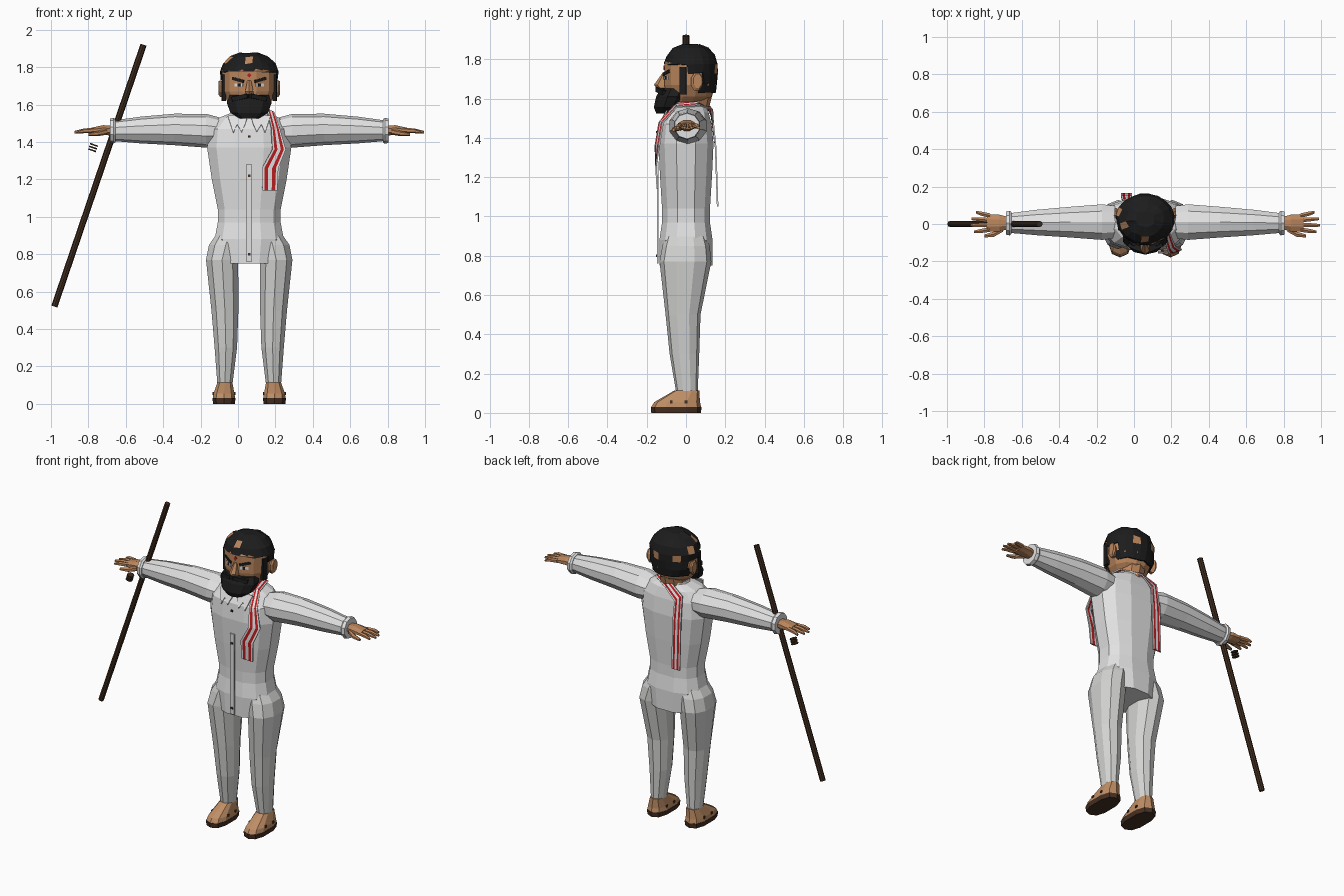
import bpy, bmesh, random
from math import cos, sin, pi, tau, copysign
from mathutils import Vector, Matrix

random.seed(4)
if "Cube" in bpy.data.objects:
    bpy.data.objects.remove(bpy.data.objects["Cube"])

CX = 0.06  # body centre line


def material(name, *rgb):
    m = bpy.data.materials.new(name)
    m.use_nodes = True
    m.diffuse_color = (*rgb, 1)
    m.node_tree.nodes["Principled BSDF"].inputs["Base Color"].default_value = (*rgb, 1)
    return m


WHITE = material("white cotton", .76, .76, .76)
TROUSER = material("grey cotton", .66, .66, .65)
SKIN = material("skin", .5, .24, .11)
SHOE = material("tan leather", .52, .27, .13)
SOLE = material("sole brown", .06, .028, .015)
HAIR = material("black hair", .012, .012, .012)
WOOD = material("dark wood", .05, .025, .013)
RED = material("red stripe", .5, .012, .015)


def finish(name, bm, *mats):
    bmesh.ops.recalc_face_normals(bm, faces=bm.faces)
    me = bpy.data.meshes.new(name)
    bm.to_mesh(me)
    bm.free()
    for m in mats:
        me.materials.append(m)
    ob = bpy.data.objects.new(name, me)
    bpy.context.collection.objects.link(ob)
    return ob


def loft_mesh(rings, n=12, axis="z", power=1):
    """Stack of n-sided rings (x, y, z, half width, half depth)."""
    bm = bmesh.new()
    top = cos(pi / n) ** power
    loops = []
    for x, y, z, a, b in rings:
        loop = []
        for i in range(n):
            t = tau * (i + .5) / n
            c = copysign(abs(cos(t)) ** power, cos(t)) * a / top
            s = copysign(abs(sin(t)) ** power, sin(t)) * b / top
            off = (c, s, 0) if axis == "z" else (0, c, s)
            loop.append(bm.verts.new(Vector((x, y, z)) + Vector(off)))
        loops.append(loop)
    for lo, hi in zip(loops, loops[1:]):
        for i in range(n):
            j = (i + 1) % n
            bm.faces.new((lo[i], lo[j], hi[j], hi[i]))
    bm.faces.new(loops[0])
    bm.faces.new(loops[-1])
    return bm


def loft(name, rings, mat, n=12, axis="z", power=1):
    return finish(name, loft_mesh(rings, n, axis, power), mat)


def central(rings):
    """Rings (z, y, half width, half depth) on the centre line."""
    return [(CX, y, z, a, b) for z, y, a, b in rings]


def box(name, loc, size, mat, yaw=0, roll=0):
    bm = bmesh.new()
    m = (Matrix.Translation(loc) @ Matrix.Rotation(yaw, 4, "Z")
         @ Matrix.Rotation(roll, 4, "Y") @ Matrix.Diagonal((*size, 1)))
    bmesh.ops.create_cube(bm, size=1, matrix=m)
    return finish(name, bm, mat)


def rod(name, a, b, radius, mat, n=8):
    a, b = Vector(a), Vector(b)
    bm = bmesh.new()
    m = Matrix.Translation((a + b) / 2) @ (b - a).to_track_quat("Z", "Y").to_matrix().to_4x4()
    bmesh.ops.create_cone(bm, cap_ends=True, segments=n, radius1=radius, radius2=radius,
                          depth=(b - a).length, matrix=m)
    return finish(name, bm, mat)


# Tunic, collar band, placket and buttons
loft("tunic", central([(.75, 0, .155, .135), (.88, 0, .185, .135), (.97, 0, .168, .122),
                       (1.04, 0, .168, .122), (1.2, 0, .2, .132), (1.37, 0, .225, .14),
                       (1.47, 0, .215, .13), (1.53, .01, .16, .105), (1.56, .02, .085, .08)]),
     WHITE, power=.8)
loft("collar_band", central([(1.53, .02, .1, .09), (1.57, .025, .085, .08)]), WHITE)
box("placket", (CX, -.143, 1.02), (.032, .008, .52), WHITE)
for z in (.8, 1.22, 1.43):
    box("button", (CX, -.148, z), (.012, .008, .012), SOLE)

# Head, neck, hair, nose
loft("neck", central([(1.5, .03, .075, .07), (1.64, .045, .08, .09)]), SKIN, n=10)
loft("head", central([(1.56, -.01, .07, .08), (1.61, .015, .115, .115), (1.67, .02, .143, .13),
                      (1.78, .02, .145, .13), (1.83, .025, .11, .1), (1.86, .025, .05, .05)]), SKIN)
loft("nose", [(CX, -.118, 1.655, .024, .03), (CX, -.125, 1.67, .022, .033),
              (CX, -.105, 1.73, .01, .013)], SKIN, n=6)

hair = loft_mesh(central([(1.63, .05, .125, .1), (1.68, .035, .148, .12), (1.73, .027, .153, .132),
                          (1.775, .025, .154, .135), (1.82, .025, .138, .122),
                          (1.855, .025, .1, .09), (1.875, .025, .05, .045)]), n=20)
for v in hair.verts:
    v.co += Vector(random.uniform(-.004, .004) for _ in range(3))
open_face = []
for f in hair.faces:
    c = f.calc_center_median()
    if c.z < 1.64 or (c.z < 1.77 and c.y < .01) or (c.z < 1.71 and c.y < .075):
        open_face.append(f)
bmesh.ops.delete(hair, geom=open_face, context="FACES")
# Bare patches on the scalp
for spot in ((-.05, .01, 1.84), (.06, -.09, 1.83), (-.02, .13, 1.75), (-.07, .07, 1.8), (.1, .16, 1.74)):
    min(hair.faces, key=lambda f: (f.calc_center_median() - Vector(spot)).length).material_index = 1
hair_ob = finish("hair", hair, HAIR, SKIN)
thick = hair_ob.modifiers.new("thickness", "SOLIDIFY")
thick.thickness = .012

# Beard and forehead mark
loft("beard", central([(1.525, -.115, .05, .035), (1.555, -.09, .1, .07), (1.61, -.068, .12, .08),
                       (1.65, -.05, .105, .075)]), HAIR, n=10)
box("forehead_mark", (CX, -.112, 1.757), (.016, .006, .018), RED, roll=pi / 4)


def collar_flap(s):
    bm = bmesh.new()
    outline = ((.005, 1.55), (.02, 1.5), (.04, 1.455), (.065, 1.495), (.085, 1.45), (.115, 1.54))
    bm.faces.new([bm.verts.new((CX + s * d, -.14 + max(0, z - 1.47) * .55, z)) for d, z in outline])
    ob = finish("collar_flap", bm, WHITE)
    ob.modifiers.new("thickness", "SOLIDIFY").thickness = .008


def side_loft(name, s, rings, mat, **kw):
    loft(name, [(CX + s * d, *rest) for d, *rest in rings], mat, **kw)


for s, side in ((1, "left"), (-1, "right")):
    collar_flap(s)
    # Face details
    box(side + "_eye", (CX + s * .056, -.099, 1.705), (.05, .008, .018), WHITE, yaw=s * .49)
    box(side + "_pupil", (CX + s * .054, -.103, 1.705), (.016, .008, .018), HAIR, yaw=s * .49)
    box(side + "_brow", (CX + s * .06, -.099, 1.732), (.07, .009, .016), HAIR, yaw=s * .49, roll=-s * .25)
    box(side + "_moustache", (CX + s * .045, -.12, 1.638), (.09, .04, .024), HAIR, yaw=s * .4, roll=s * .2)
    box(side + "_sideburn", (CX + s * .137, -.015, 1.69), (.02, .035, .14), HAIR, yaw=-s * .15)
    side_loft(side + "_ear", s, [(.13, .05, 1.68, .02, .035), (.155, .055, 1.685, .03, .045),
                                 (.165, .06, 1.69, .022, .035)], SKIN, n=8, axis="x")
    # Sleeve and cuff
    side_loft(side + "_sleeve", s, [(.15, .01, 1.455, .085, .07), (.23, .01, 1.46, .095, .086),
                                    (.4, .01, 1.467, .082, .08), (.58, .008, 1.464, .068, .068),
                                    (.73, .005, 1.46, .052, .052)], WHITE, n=10, axis="x")
    side_loft(side + "_cuff", s, [(.715, .005, 1.46, .058, .058), (.725, .005, 1.46, .066, .066),
                                  (.745, .005, 1.46, .062, .062)], WHITE, n=10, axis="x")
    # Hand
    side_loft(side + "_palm", s, [(.73, .005, 1.46, .032, .026), (.78, .005, 1.464, .045, .026),
                                  (.845, .007, 1.46, .046, .016)], SKIN, n=8, axis="x")
    for k, tip in enumerate((.915, .935, .93, .905)):
        y = -.03 + k * .025
        side_loft(side + "_finger", s, [(.83, y, 1.462, .012, .012), (.88, y * 1.25, 1.46, .011, .011),
                                        (tip, y * 1.4, 1.452, .007, .006)], SKIN, n=6, axis="x")
    side_loft(side + "_thumb", s, [(.76, -.025, 1.455, .016, .014), (.81, -.055, 1.445, .014, .012),
                                   (.86, -.064, 1.44, .008, .007)], SKIN, n=6, axis="x")
    # Trouser leg
    side_loft(side + "_trouser_leg", s, [(.11, 0, .9, .07, .1), (.125, 0, .85, .09, .115),
                                         (.145, -.003, .77, .086, .126), (.13, -.015, .5, .072, .085),
                                         (.125, -.008, .3, .06, .072), (.13, .005, .1, .04, .052)],
              TROUSER, n=10, power=.9)
    # Shoe
    side_loft(side + "_sole", s, [(.135, -.05, 0, .058, .122), (.135, -.05, .03, .062, .124)],
              SOLE, n=10, power=.75)
    side_loft(side + "_shoe", s, [(.135, -.05, .03, .06, .122), (.135, -.045, .055, .056, .112),
                                  (.13, .005, .115, .04, .06)], SHOE, n=10, power=.75)
    for y in (-.075, 0):
        for e in (-1, 1):
            box(side + "_rivet", (CX + s * .135 + e * .055, y, .055), (.012, .014, .014), SOLE)

# Striped shawl: (point, half width vector) along its length
path = (((.17, -.15, 1.14), (.04, 0, 0)), ((.172, -.157, 1.26), (.044, 0, 0)),
        ((.22, -.15, 1.36), (.036, .01, 0)), ((.2, -.13, 1.48), (.022, .01, 0)),
        ((.175, -.05, 1.57), (.02, 0, -.01)), ((.15, .06, 1.58), (.018, .015, -.01)),
        ((.05, .12, 1.565), (0, .018, -.02)), ((-.04, .137, 1.5), (.025, .005, -.02)),
        ((-.04, .155, 1.35), (.03, 0, 0)), ((-.04, .165, 1.05), (.03, 0, 0)))
bm = bmesh.new()
rows = [[bm.verts.new(Vector(p) + Vector(w) * t) for t in (-1, -.7, -.25, .25, .7, 1)] for p, w in path]
for a, b in zip(rows, rows[1:]):
    for i in range(5):
        bm.faces.new((a[i], a[i + 1], b[i + 1], b[i])).material_index = i % 2
shawl = finish("shawl", bm, WHITE, RED)
shawl.modifiers.new("thickness", "SOLIDIFY").thickness = .008

# Staff and its loose grip rings
low, high = Vector((-.982, 0, .52)), Vector((-.505, 0, 1.92))
rod("staff", low, high, .017, WOOD)
along = (high - low).normalized()
for k in (-1, 0, 1):
    mid = Vector((-.775, 0, 1.37)) + along * k * .015
    rod("grip_ring", mid - along * .004, mid + along * .004, .022, WOOD)
